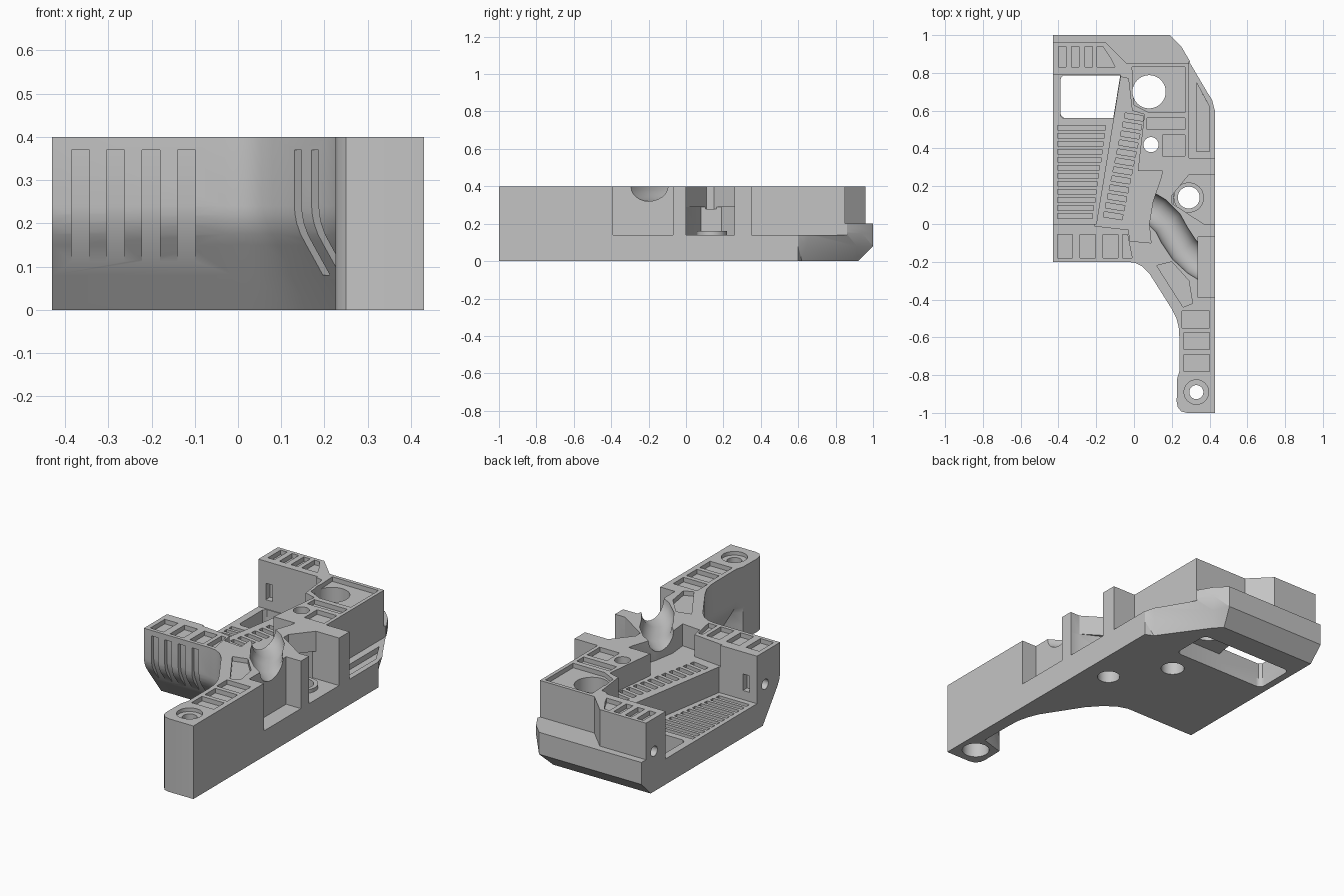
import bpy, bmesh, math
from mathutils import Vector

cube = bpy.data.objects.get("Cube")
if cube:
    bpy.data.objects.remove(cube)

mat = bpy.data.materials.new("plain grey")
mat.use_nodes = True
GREY = (0.55, 0.55, 0.55, 1)
mat.diffuse_color = GREY
mat.node_tree.nodes["Principled BSDF"].inputs["Base Color"].default_value = GREY


def loft(bm, rings):
    """Bridge equal rings of points and cap both ends."""
    loops = [[bm.verts.new(p) for p in ring] for ring in rings]
    for a, b in zip(loops, loops[1:]):
        for i in range(len(a)):
            j = (i + 1) % len(a)
            bm.faces.new((a[i], a[j], b[j], b[i]))
    bm.faces.new(loops[0][::-1])
    bm.faces.new(loops[-1])


def prism(bm, pts, lo, hi, axis="z"):
    place = {"z": lambda a, b, h: (a, b, h), "x": lambda a, b, h: (h, a, b)}[axis]
    loft(bm, [[place(a, b, h) for a, b in pts] for h in (lo, hi)])


def rect(x0, x1, y0, y1):
    return [(x0, y0), (x1, y0), (x1, y1), (x0, y1)]


def circle(x, y, r, n=40):
    return [(x + r * math.cos(math.tau * i / n), y + r * math.sin(math.tau * i / n))
            for i in range(n)]


def round_rect(x0, x1, y0, y1, r=0.03, n=5):
    pts = []
    for k, (cx, cy) in enumerate(rect(x0 + r, x1 - r, y0 + r, y1 - r)):
        for i in range(n + 1):
            a = math.pi + (k + i / n) * math.pi / 2
            pts.append((cx + r * math.cos(a), cy + r * math.sin(a)))
    return pts


def turned_rect(x, y, along, length, width):
    """Rectangle centred at x, y with its length along a direction."""
    d = Vector(along).normalized()
    n = Vector((-d.y, d.x))
    c = Vector((x, y))
    return [tuple(c + d * length * s / 2 + n * width * t / 2)
            for s, t in ((-1, -1), (1, -1), (1, 1), (-1, 1))]


def mix(a, b, t):
    return [(p[0] + (q[0] - p[0]) * t, p[1] + (q[1] - p[1]) * t) for p, q in zip(a, b)]


def finish(bm, name):
    bmesh.ops.recalc_face_normals(bm, faces=bm.faces)
    me = bpy.data.meshes.new(name)
    bm.to_mesh(me)
    bm.free()
    me.materials.append(mat)
    ob = bpy.data.objects.new(name, me)
    bpy.context.scene.collection.objects.link(ob)
    return ob


# Main body: upper outline, with the lower outline drawn in at front, arm and back
front_top = [(-.43, -.2), (-.03, -.2), (.01, -.207), (.045, -.225), (.08, -.26),
             (.2, -.45), (.225, -.5), (.237, -.55), (.24, -.6), (.24, -.78)]
front_low = [(-.43, -.05), (0, -.05), (.06, -.07), (.12, -.115), (.18, -.18),
             (.315, -.39), (.34, -.45), (.355, -.51), (.36, -.58), (.36, -.78)]
boss = [(.228, -.82), (.226, -.94), (.232, -.97), (.25, -.992), (.28, -1), (.43, -1), (.43, .6)]
diagonal_top, diagonal_low = [(.415, .66), (.25, .94)], [(.385, .62), (.2, .88)]
back_top, back_low = [(.19, 1), (-.43, 1)], [(.16, .92), (-.43, .92)]

# Height, then how far the front, diagonal and back are drawn in
LEVELS = [(0, 1, 1, 1), (.08, .6, .43, 0), (.15, .25, 0, 0), (.175, .13, 0, 0),
          (.2, .05, 0, 0), (.22, .015, 0, 0), (.24, 0, 0, 0), (.4, 0, 0, 0)]
bm = bmesh.new()
rings = []
for z, front, diagonal, back in LEVELS:
    outline = (mix(front_top, front_low, front) + boss
               + mix(diagonal_top, diagonal_low, diagonal) + mix(back_top, back_low, back))
    rings.append([(x, y, z) for x, y in outline])
loft(bm, rings)
bmesh.ops.triangulate(bm, faces=[f for f in bm.faces if len(f.verts) == 4])
body = finish(bm, "rail_body")

cutters = []


def cutter(name, shapes):
    bm = bmesh.new()
    for shape in shapes:
        prism(bm, *shape)
    cutters.append(finish(bm, name))


TOP = 0.5
# Large steps, bays and side openings
cutter("back_ledge_cutter", [([(-.6, .96), (-.15, .96), (-.04, .85), (.6, .85),
                               (.6, 1.1), (-.6, 1.1)], .2, TOP)])
cutter("side_cutter", [
    (rect(.29, .6, .35, .86), .14, TOP),
    (rect(.34, .6, -.39, -.07), .14, TOP),
    ([(.6, 0), (.37, 0), (.21, .08), (.21, .19), (.27, .26), (.6, .26)], .14, .29),
    ([(.6, 0), (.37, 0), (.2, .11), (.2, .15), (.29, .26), (.6, .26)], .28, TOP)])
cutter("bay_cutter", [([(-.6, 0), (-.2, 0), (-.07, .79), (-.6, .79)], .14, TOP)])
cutter("shelf_cutter", [([(-.21, -.01), (-.03, -.03), (-.02, -.09), (.09, -.1), (.08, 0),
                          (.1, .12), (.145, .25), (.15, .28), (.02, .28), (.055, .58),
                          (-.01, .6), (-.03, .77), (-.075, .78)], .28, TOP)])

# Window, underside pocket and through holes
cutter("underside_cutter", [(round_rect(-.39, .18, .56, .79), -.1, .1)])
cutter("window_cutter", [
    ([(-.39, .575), (-.375, .56), (-.11, .56), (-.073, .785), (-.375, .785), (-.39, .77)], .05, .2),
    (circle(.08, .7, .088), .05, TOP),
    (circle(.09, .42, .04), -.1, TOP),
    (circle(.29, .14, .058), -.1, TOP),
    (circle(.33, -.89, .037), -.1, TOP)])
cutter("counterbore_cutter", [(circle(.33, -.89, .07), -.1, .1),
                              (circle(.09, .42, .06), -.1, .08),
                              (circle(.33, -.89, .065), .38, TOP)])

# Curved channel swept through the top
path = [Vector(p) for p in ((.06, .1), (.12, .065), (.18, .005), (.215, -.06),
                            (.265, -.135), (.33, -.195), (.42, -.25))]
bm = bmesh.new()
rings = []
for i, p in enumerate(path):
    d = (path[min(i + 1, len(path) - 1)] - path[max(i - 1, 0)]).normalized()
    rings.append([(p.x - d.y * u, p.y + d.x * u, .4 + v) for u, v in circle(0, 0, .08, 24)])
loft(bm, rings)
cutters.append(finish(bm, "channel_cutter"))

# Shallow panels in the top faces
panels = [rect(x, x + .04, .83, .94) for x in (-.4, -.33, -.26)]
panels.append([(-.195, .83), (-.1, .83), (-.125, .88), (-.165, .94), (-.195, .94)])
panels += [rect(x, x + .08, -.18, -.055) for x in (-.405, -.285, -.165)]
panels.append([(-.062, -.18), (-.01, -.18), (-.035, -.055), (-.062, -.055)])
panels += [rect(.265, .4, y, y + .09) for y in (-.78, -.665)]
panels += [rect(.255, .4, -.55, -.46), rect(.07, .27, .5, .56), rect(.15, .27, .36, .47),
           [(-.01, .83), (.0, .63), (.08, .59), (.27, .59), (.27, .83)],
           [(.12, -.22), (.2, -.2), (.29, -.3), (.31, -.42), (.26, -.44)]]
cutter("top_panel_cutter", [(p, .375, TOP) for p in panels])

# Slots in the bay floor, the shelf and the side ledge
slots = []
for i in range(12):
    y = .03 + i * .0425
    slots.append((rect(-.405, -.225 + y * .15, y, y + .025), .115, .2))
    t = (i + .5) / 12
    slots.append((turned_rect(-.115 + .12 * t, .02 + .57 * t, (1, -.16), .1, .028), .255, .33))
slots.append(([(.33, .385), (.4, .385), (.4, .62), (.33, .75)], .11, .2))
cutter("slot_cutter", slots)

# Grip grooves that run out on the sloping front wall and follow its curve
grip = [(-.4, .37), (-.18, .37), (-.18, .24), (-.173, .2), (-.155, .16), (-.133, .11), (-.4, .11)]
cutter("grip_cutter", [(grip, x, x + .042, "x") for x in (-.385, -.304, -.222, -.14)])
bm = bmesh.new()
for x, y in ((.142, -.35), (.182, -.413)):
    steps = [level[:2] for level in LEVELS[1:-1]] + [(.37, 0)]
    loft(bm, [[(a, b, z) for a, b in turned_rect(x + .11 * t, y + .065 * t, (.85, .53), .03, .03)]
              for z, t in steps])
cutters.append(finish(bm, "curve_grip_cutter"))

# Pin holes and retaining slots in the end walls
cutter("pin_cutter", [(circle(.89, .22, .028, 24), -.6, -.37, "x"),
                      (circle(-.07, .22, .028, 24), -.6, -.37, "x")])
cutter("retainer_cutter", [(rect(-.385, -.345, .77, .825), .19, .28),
                           (rect(-.385, -.345, -.035, .02), .19, .28)])

for c in cutters:
    c.hide_render = True
    mod = body.modifiers.new(c.name, "BOOLEAN")
    mod.operation = "DIFFERENCE"
    mod.solver = "EXACT"
    mod.use_self = True
    mod.object = c

# Bake the cuts and discard the cutters
bpy.context.view_layer.update()
depsgraph = bpy.context.evaluated_depsgraph_get()
mesh = bpy.data.meshes.new_from_object(body.evaluated_get(depsgraph))
body.modifiers.clear()
body.data = mesh
mesh.materials.clear()
mesh.materials.append(mat)
for c in cutters:
    bpy.data.objects.remove(c)

# Low collar around the side hole
bm = bmesh.new()
ring = [(.058, .13), (.08, .13), (.08, .16), (.058, .16), (.058, .13)]
for (r0, z0), (r1, z1) in zip(ring, ring[1:]):
    a = [bm.verts.new((x, y, z0)) for x, y in circle(.29, .14, r0)]
    b = [bm.verts.new((x, y, z1)) for x, y in circle(.29, .14, r1)]
    for i in range(len(a)):
        j = (i + 1) % len(a)
        bm.faces.new((a[i], a[j], b[j], b[i]))
bmesh.ops.remove_doubles(bm, verts=bm.verts, dist=1e-5)
collar = finish(bm, "hole_collar")

for ob in (body, collar):
    bpy.ops.object.select_all(action="DESELECT")
    ob.select_set(True)
    bpy.context.view_layer.objects.active = ob
    bpy.ops.object.shade_smooth_by_angle(angle=math.radians(30))
